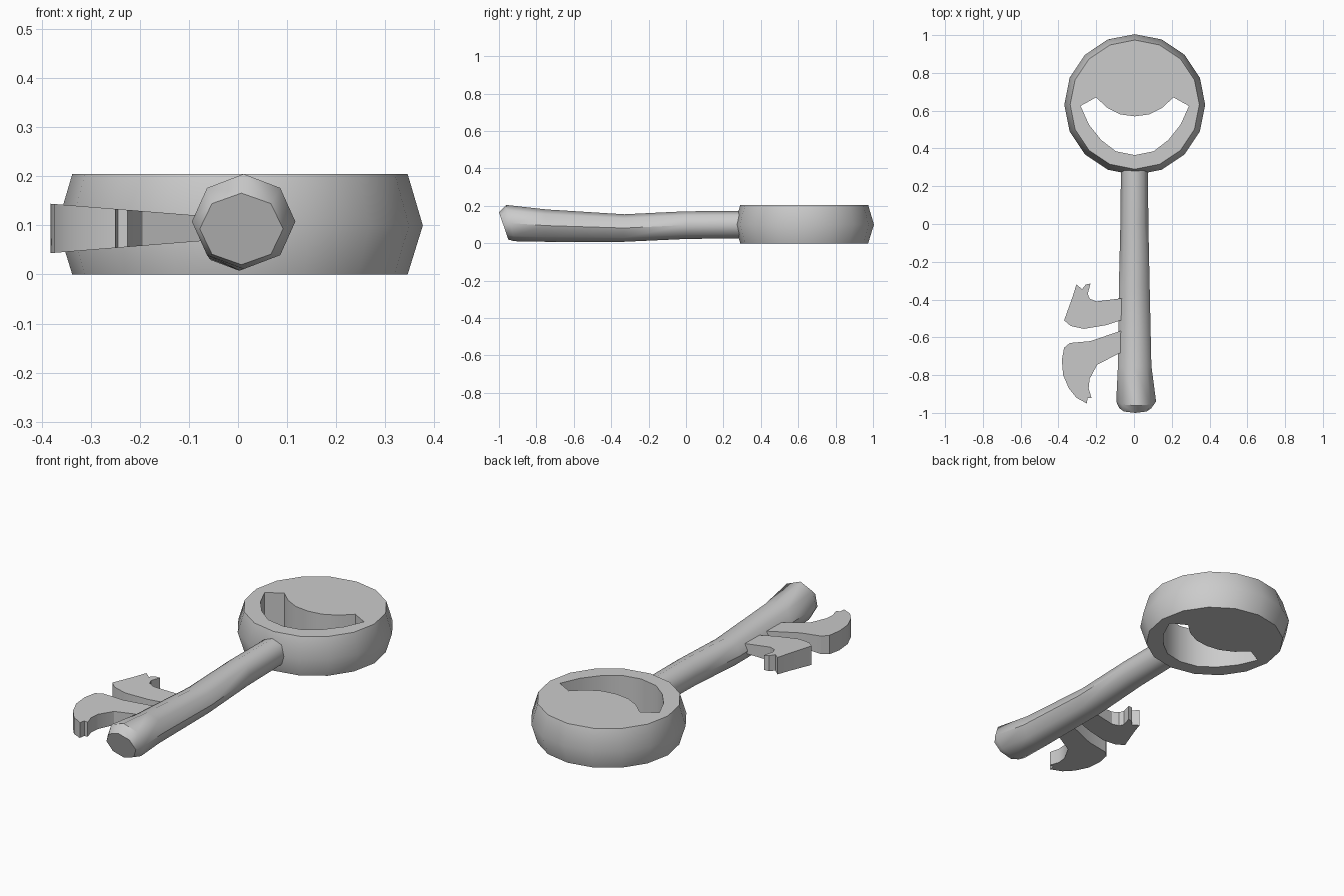
import bpy
import bmesh
from math import sin, cos, pi, radians

default_cube = bpy.data.objects.get("Cube")
if default_cube:
    bpy.data.objects.remove(default_cube, do_unlink=True)

metal = bpy.data.materials.new("grey metal")
metal.use_nodes = True
GREY = (0.6, 0.6, 0.6, 1)
metal.diffuse_color = GREY
metal.node_tree.nodes["Principled BSDF"].inputs["Base Color"].default_value = GREY


def loft(name, rings):
    """Join matching rings of points into a closed solid."""
    bm = bmesh.new()
    loops = [[bm.verts.new(point) for point in ring] for ring in rings]
    count = len(loops[0])
    for low, high in zip(loops, loops[1:]):
        for i in range(count):
            j = (i + 1) % count
            bm.faces.new((low[i], low[j], high[j], high[i]))
    bm.faces.new(loops[0])
    bm.faces.new(loops[-1])
    bmesh.ops.recalc_face_normals(bm, faces=bm.faces)
    mesh = bpy.data.meshes.new(name)
    bm.to_mesh(mesh)
    bm.free()
    mesh.materials.append(metal)
    obj = bpy.data.objects.new(name, mesh)
    bpy.context.collection.objects.link(obj)
    return obj


def select(obj):
    bpy.ops.object.select_all(action="DESELECT")
    obj.select_set(True)
    bpy.context.view_layer.objects.active = obj


def smooth(obj, degrees):
    select(obj)
    bpy.ops.object.shade_smooth_by_angle(angle=radians(degrees))


# Round head: a sixteen-sided drum that bulges at mid height
BOW_X, BOW_Y = 0.004, 0.632


def bow_ring(radius, z):
    return [(BOW_X + radius * sin(i * pi / 8), BOW_Y + radius * cos(i * pi / 8), z)
            for i in range(16)]


bow = loft("bow", [bow_ring(0.342, 0), bow_ring(0.373, 0.1), bow_ring(0.342, 0.205)])

# Crescent opening: half outline, mirrored, cut right through the head
half = [(0.075, 0.58), (0.145, 0.615), (0.205, 0.67), (0.287, 0.625),
        (0.242, 0.525), (0.178, 0.445), (0.1, 0.385)]
outline = [(0, 0.57)] + half + [(0, 0.365)] + [(-x, y) for x, y in reversed(half)]
cutter = loft("crescent_cutter",
              [[(x + BOW_X, y, z) for x, y in outline] for z in (-0.1, 0.3)])
cutter.hide_render = True
cut = bow.modifiers.new("crescent", "BOOLEAN")
cut.operation = "DIFFERENCE"
cut.solver = "EXACT"
cut.object = cutter
select(bow)
bpy.ops.object.modifier_apply(modifier=cut.name)
bpy.data.objects.remove(cutter, do_unlink=True)
smooth(bow, 40)


# Shaft: octagonal sections, slightly wavy, flaring to a slanted tip
def shaft_ring(y, left, right, bottom, top, slant=0):
    cx, cz = (left + right) / 2, (bottom + top) / 2
    rx, rz = (right - left) / 2, (top - bottom) / 2
    return [(cx + rx * sin(i * pi / 4), y - slant * cos(i * pi / 4),
             cz + rz * cos(i * pi / 4)) for i in range(8)]


shaft = loft("shaft", [
    shaft_ring(0.3, -0.069, 0.074, 0.027, 0.172),
    shaft_ring(0, -0.072, 0.076, 0.023, 0.171),
    shaft_ring(-0.33, -0.08, 0.083, 0.008, 0.155),
    shaft_ring(-0.75, -0.085, 0.092, 0.008, 0.181),
    shaft_ring(-0.94, -0.094, 0.117, 0.011, 0.205, 0.022),
    shaft_ring(-0.975, -0.078, 0.092, 0.02, 0.166, 0.025),
])
smooth(shaft, 46)


# Key teeth: flat outlines that thicken away from the shaft
def tooth(name, outline):
    def layer(side):
        return [(x, y, 0.094 + side * (0.027 - 0.08 * (x + 0.09))) for x, y in outline]
    smooth(loft(name, [layer(-1), layer(1)]), 30)


tooth("upper_tooth", [
    (-0.04, -0.39), (-0.2, -0.41), (-0.235, -0.395), (-0.245, -0.37),
    (-0.23, -0.315), (-0.255, -0.32), (-0.275, -0.345), (-0.305, -0.32),
    (-0.325, -0.385), (-0.37, -0.51), (-0.335, -0.54), (-0.265, -0.555),
    (-0.145, -0.535), (-0.04, -0.5)])
tooth("lower_tooth", [
    (-0.04, -0.555), (-0.23, -0.62), (-0.34, -0.63), (-0.37, -0.655),
    (-0.382, -0.72), (-0.375, -0.8), (-0.345, -0.87), (-0.305, -0.92),
    (-0.25, -0.95), (-0.245, -0.92), (-0.225, -0.92), (-0.24, -0.87),
    (-0.235, -0.82), (-0.195, -0.745), (-0.04, -0.665)])
